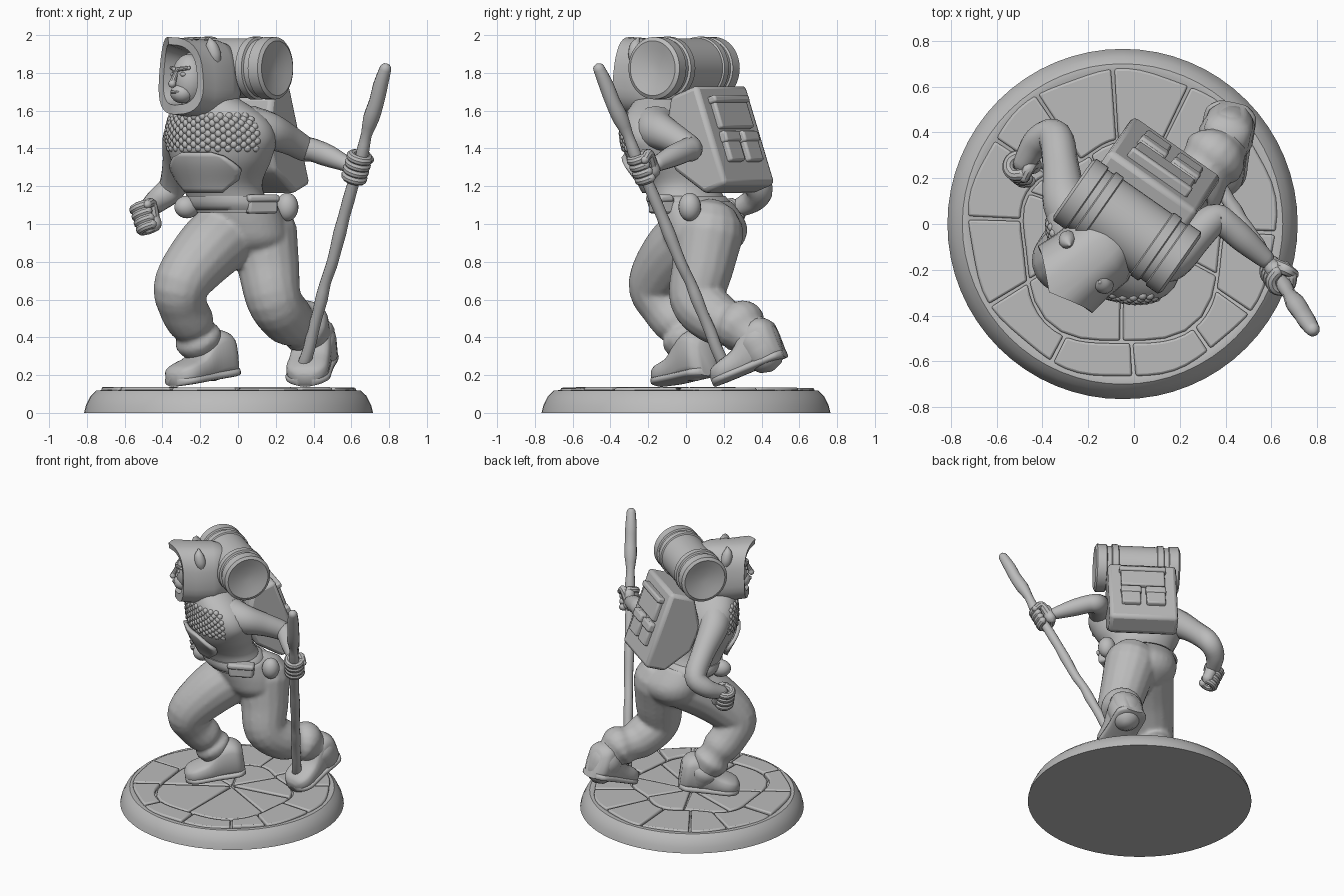
import bpy, bmesh, math, random
from math import sin, cos, pi, radians
from mathutils import Vector, Matrix

random.seed(4)
cube = bpy.data.objects.get("Cube")
if cube:
    bpy.data.objects.remove(cube)

plain_grey = bpy.data.materials.new("plain_grey")
plain_grey.use_nodes = True
plain_grey.diffuse_color = (0.5, 0.5, 0.5, 1)
plain_grey.node_tree.nodes["Principled BSDF"].inputs["Base Color"].default_value = (0.5, 0.5, 0.5, 1)


def finish(name, bm, angle=35, bevel=0, blend=0):
    bmesh.ops.recalc_face_normals(bm, faces=bm.faces)
    mesh = bpy.data.meshes.new(name)
    bm.to_mesh(mesh)
    bm.free()
    mesh.materials.append(plain_grey)
    ob = bpy.data.objects.new(name, mesh)
    bpy.context.collection.objects.link(ob)
    bpy.ops.object.select_all(action='DESELECT')
    ob.select_set(True)
    bpy.context.view_layer.objects.active = ob
    bpy.ops.object.shade_smooth_by_angle(angle=radians(angle))
    if bevel:
        mod = ob.modifiers.new("soft_edges", 'BEVEL')
        mod.width, mod.segments = bevel, 2
    if blend:
        mod = ob.modifiers.new("fuse", 'REMESH')
        mod.mode, mod.voxel_size, mod.use_smooth_shade = 'VOXEL', blend, True
        mod = ob.modifiers.new("relax", 'SMOOTH')
        mod.factor, mod.iterations = 0.5, 3
    return ob


def frame(loc, yaw, pitch=0):
    return Matrix.Translation(loc) @ Matrix.Rotation(radians(yaw), 4, 'Z') @ Matrix.Rotation(radians(pitch), 4, 'X')


def spline(pts, steps=5):
    out, p = [], [pts[0]] + pts + [pts[-1]]
    for i in range(1, len(p) - 2):
        for s in range(steps):
            t = s / steps
            out.append(tuple(0.5 * (2*b + (c-a)*t + (2*a-5*b+4*c-d)*t*t + (3*b-a-3*c+d)*t**3)
                             for a, b, c, d in zip(p[i-1], p[i], p[i+1], p[i+2])))
    return out + [pts[-1]]


def loft(bm, rings, matrix=Matrix()):
    rows = [[bm.verts.new(matrix @ Vector(v)) for v in ring] for ring in rings]
    n = len(rows[0])
    for r, s in zip(rows, rows[1:]):
        for i in range(n):
            bm.faces.new((r[i], r[(i+1) % n], s[(i+1) % n], s[i]))
    bm.faces.new(rows[0][::-1])
    bm.faces.new(rows[-1])


def tube(bm, pts, steps=5, sides=16, matrix=Matrix()):
    # Round limb through (x, y, z, radius) points with domed ends
    path = spline(pts, steps)
    c = [Vector(p[:3]) for p in path]
    tan = [(c[min(i+1, len(c)-1)] - c[max(i-1, 0)]).normalized() for i in range(len(c))]
    u, rings, last = tan[0].orthogonal().normalized(), [], tan[0]
    for i, t in enumerate(tan):
        u = last.rotation_difference(t) @ u
        last, w, r = t, t.cross(u), path[i][3]
        spots = [(0, 1)]
        if i == 0:
            spots = [(-sin(a), cos(a)) for a in (1.4, 0.9, 0.4)] + spots
        if i == len(tan) - 1:
            spots += [(sin(a), cos(a)) for a in (0.4, 0.9, 1.4)]
        for along, k in spots:
            rings.append([c[i] + t*r*along + (u*cos(a) + w*sin(a))*r*k
                          for a in (2*pi*j/sides for j in range(sides))])
    loft(bm, rings, matrix)


def lathe(bm, profile, matrix=Matrix(), sides=64):
    loft(bm, [[(r*cos(2*pi*j/sides), r*sin(2*pi*j/sides), z) for j in range(sides)]
              for r, z in profile], matrix)


def ball(bm, loc, size, matrix=Matrix(), fine=20):
    bmesh.ops.create_uvsphere(bm, u_segments=fine, v_segments=fine//2 + 2, radius=1,
                              matrix=matrix @ Matrix.Translation(loc) @ Matrix.Diagonal((*size, 1)))


def box(bm, loc, size, matrix=Matrix()):
    return bmesh.ops.create_cube(bm, size=1, matrix=matrix @ Matrix.Translation(loc)
                                 @ Matrix.Diagonal((*size, 1)))["verts"]


def single(name, pts, **kw):
    bm = bmesh.new()
    tube(bm, pts, **kw)
    return finish(name, bm)


# Round base and its uneven paving stones, larger towards the front
disc = Matrix.Translation((-0.05, 0, 0))
bm = bmesh.new()
lathe(bm, [(0.765, 0), (0.755, 0.04), (0.73, 0.09), (0.7, 0.118), (0.675, 0.12), (0.655, 0.112)], disc)
finish("base", bm)
bm = bmesh.new()


def seam(a):
    return 0.44 - 0.1*sin(a) + 0.025*sin(5*a)


for count, shift, inner in ((7, 0.25, True), (12, 0, False)):
    cuts = [2*pi*(i + random.uniform(-0.2, 0.2))/count + shift for i in range(count)]
    for i, a0 in enumerate(cuts):
        a1 = cuts[(i+1) % count] + (2*pi if i == count - 1 else 0)
        gap = 0.012
        turns = [a0 + gap + (a1 - a0 - 2*gap)*k/6 for k in range(7)]
        if inner:
            edge = [(seam(a) - 0.006, a) for a in turns] + [(0.015, (a0 + a1)/2)]
        else:
            edge = [(0.672 + 0.008*sin(9*a), a) for a in turns] + [(seam(a) + 0.006, a) for a in turns[::-1]]
        top = random.uniform(0.128, 0.138)
        loft(bm, [[(r*cos(a), r*sin(a), z) for r, a in edge] for z in (0.09, top)], disc)
finish("paving_stones", bm, bevel=0.01)

# Trousers: hips and both legs fused
bm = bmesh.new()
turn = frame((0, 0, 0), -35)


def body_ring(x, y, z, w, d, grow=1.0, n=32):
    return [Vector((x, y, z)) + turn @ Vector((w*grow*cos(2*pi*j/n), d*grow*sin(2*pi*j/n), 0)) for j in range(n)]


hips = [(0.04, 0.1, 0.82, 0.13, 0.1), (0.04, 0.1, 0.9, 0.23, 0.19), (0.02, 0.09, 1.0, 0.25, 0.22), (-0.02, 0.04, 1.12, 0.23, 0.19)]
loft(bm, [body_ring(*p) for p in spline(hips)])
tube(bm, [(-0.05, 0.07, 0.96, 0.19), (-0.18, -0.06, 0.84, 0.175), (-0.3, -0.16, 0.68, 0.147), (-0.29, -0.11, 0.56, 0.13),
          (-0.25, -0.05, 0.48, 0.125), (-0.23, -0.02, 0.435, 0.108), (-0.21, 0.0, 0.39, 0.128), (-0.18, 0.03, 0.33, 0.1)])
tube(bm, [(0.13, 0.12, 0.95, 0.185), (0.16, 0.09, 0.78, 0.165), (0.19, 0.06, 0.6, 0.147), (0.26, 0.16, 0.5, 0.14),
          (0.31, 0.24, 0.47, 0.122), (0.35, 0.29, 0.455, 0.145), (0.38, 0.33, 0.42, 0.115), (0.4, 0.37, 0.39, 0.105)])
finish("trousers", bm, blend=0.014)

# Boots with thick soles and rolled cuffs
foot_rings = [(0.0, 0.04, 0.07), (0.025, 0.085, 0.1), (0.08, 0.112, 0.12), (0.17, 0.108, 0.15),
              (0.25, 0.105, 0.23), (0.32, 0.107, 0.26), (0.38, 0.1, 0.24), (0.415, 0.06, 0.2)]


def boot(side, loc, yaw, pitch, cuff):
    m = frame(loc, yaw, pitch)
    for part, grow, top in (("boot", 1, 0), ("boot_sole", 1.08, 0.05)):
        bm = bmesh.new()
        rings = []
        for y, w, h in spline(foot_rings, 3):
            rings.append([(w*grow*cos(a), y, (top or h)*(0.5 + 0.5*math.copysign(abs(sin(a))**0.5, sin(a))))
                          for a in (2*pi*j/24 for j in range(24))])
        loft(bm, rings, m)
        finish(f"{side}_{part}", bm, angle=50)
    single(f"{side}_boot_cuff", cuff, steps=3)


boot("right", (-0.345, -0.13, 0.138), -51, 8, [(-0.185, 0.02, 0.355, 0.1), (-0.17, 0.03, 0.32, 0.118), (-0.15, 0.04, 0.27, 0.105)])
boot("left", (0.355, 0.155, 0.138), -12, 22, [(0.385, 0.35, 0.42, 0.105), (0.4, 0.38, 0.38, 0.122), (0.42, 0.41, 0.32, 0.11)])

# Torso, belt, domed belly plate and chest scales
torso = spline([(-0.03, 0.04, 1.06, 0.235, 0.2), (-0.08, -0.02, 1.2, 0.22, 0.185), (-0.09, -0.07, 1.34, 0.29, 0.21),
                (-0.09, -0.09, 1.46, 0.325, 0.215), (-0.11, -0.11, 1.57, 0.28, 0.18), (-0.15, -0.13, 1.68, 0.13, 0.12)], 6)
bm = bmesh.new()
loft(bm, [body_ring(*p) for p in torso])
finish("torso", bm)
bm = bmesh.new()
loft(bm, [body_ring(*p, grow=g) for p, g in zip(torso[1:5], (1.04, 1.09, 1.09, 1.04))])
finish("belt", bm, angle=50)
bm = bmesh.new()
rows = []
for i, spread in zip(range(5, 15), (4, 5, 6, 7, 7, 7, 6, 5, 4, 2)):
    ring = body_ring(*torso[i], grow=1.03, n=288)
    rows.append([bm.verts.new(ring[216 + k*spread]) for k in range(-6, 7)])
for r, s in zip(rows, rows[1:]):
    for k in range(12):
        bm.faces.new((r[k], r[k+1], s[k+1], s[k]))
finish("belly_plate", bm).modifiers.new("thickness", 'SOLIDIFY').thickness = 0.025
bm = bmesh.new()
for k, i in enumerate(range(15, 25)):
    ring = body_ring(*torso[i], grow=0.955, n=128)
    for j in range(72 + 2*(k % 2), 122, 4):
        ball(bm, ring[j], (0.021, 0.021, 0.021), fine=10)
finish("chest_scales", bm)

# Belt pouches
for name, loc, size, yaw in (("round_pouch", (0.26, 0.02, 1.09), (0.06, 0.06, 0.075), 0),
                             ("side_pouch", (-0.27, -0.03, 1.09), (0.06, 0.07, 0.06), -60)):
    bm = bmesh.new()
    ball(bm, (0, 0, 0), size, frame(loc, yaw))
    finish(name, bm)
bm = bmesh.new()
box(bm, (0, 0, 0), (0.17, 0.08, 0.09), frame((0.12, -0.13, 1.1), 25))
box(bm, (0, -0.01, 0.035), (0.185, 0.085, 0.04), frame((0.12, -0.13, 1.1), 25))
finish("front_pouch", bm, bevel=0.015)

# Arms
single("left_arm", [(0.08, -0.16, 1.5, 0.125), (0.17, -0.14, 1.49, 0.1), (0.27, -0.05, 1.445, 0.078), (0.35, 0.02, 1.4, 0.068),
                    (0.4, 0.0, 1.39, 0.062), (0.48, -0.07, 1.36, 0.058), (0.57, -0.15, 1.32, 0.042)])
single("right_arm", [(-0.24, 0.0, 1.5, 0.12), (-0.3, 0.1, 1.45, 0.1), (-0.32, 0.25, 1.33, 0.08), (-0.345, 0.38, 1.2, 0.075),
                     (-0.42, 0.36, 1.13, 0.065), (-0.48, 0.27, 1.08, 0.048)])


# Closed hands with curled fingers
def fist(name, loc, axis, palm, radius):
    bm = bmesh.new()
    d, c = Vector(axis).normalized(), Vector(loc)
    u = (Vector(palm) - d*d.dot(Vector(palm))).normalized()
    w = d.cross(u)
    for i in range(4):
        arc = [c + d*(i - 1.5)*0.038 + (u*cos(a) + w*sin(a))*radius for a in (0, 0.9, 1.8, 2.7, 3.6, 4.5)]
        tube(bm, [(*p, 0.026) for p in arc], steps=3, sides=10)
    tube(bm, [(*(c + u*radius*k + d*h - w*o), r) for k, h, o, r in
              ((1, 0, 0.01, 0.035), (0.8, 0.06, 0.04, 0.028), (-0.2, 0.05, 0.06, 0.023))], sides=10)
    tube(bm, [(*(c + u*radius + d*h), 0.04) for h in (-0.04, 0.03)], sides=12)
    finish(name, bm)


fist("left_hand", (0.63, -0.225, 1.3), (0.43, -0.66, 1.6), (-0.5, 0.8, 0), 0.046)
fist("right_hand", (-0.49, 0.24, 1.035), (-0.3, 0.25, 0.9), (0.6, 0.6, 0.3), 0.045)

# Knotty walking staff
staff = []
for i in range(19):
    t = i/18
    wob = random.uniform(-0.006, 0.006) if 0 < i < 18 else 0
    r = random.uniform(0.029, 0.035) + (0.01 if 0.8 < t < 0.95 else 0)
    staff.append((0.35 + 0.43*t + wob, 0.2 - 0.66*t - wob, 0.26 + 1.56*t, r))
single("staff", staff, steps=2, sides=12)

# Backpack with flap and pockets
pack = frame((0.07, 0.165, 1.43), -35, 20)
bm = bmesh.new()
side = [(-0.16, -0.1), (-0.02, -0.28), (0.13, -0.28), (0.13, 0.28), (-0.05, 0.28), (-0.17, 0.08)]
loft(bm, [[(x, y, z) for y, z in side] for x in (-0.235, 0.235)], pack)
finish("backpack", bm, bevel=0.025)
bm = bmesh.new()
box(bm, (0, 0.13, 0.12), (0.3, 0.06, 0.18), pack)
box(bm, (0, 0.145, 0.19), (0.32, 0.06, 0.04), pack)
for sx in (-1, 1):
    box(bm, (sx*0.085, 0.13, -0.07), (0.13, 0.06, 0.17), pack)
    box(bm, (sx*0.085, 0.14, -0.02), (0.14, 0.06, 0.06), pack)
finish("backpack_pockets", bm, bevel=0.012)

# Bedroll with strapped ends
half = [(0.03, 0.265), (0.1, 0.278), (0.145, 0.29), (0.165, 0.278), (0.165, 0.215), (0.154, 0.21),
        (0.154, 0.18), (0.167, 0.175), (0.167, 0.135), (0.158, 0.13)]
bm = bmesh.new()
roll = frame((-0.03, -0.01, 1.825), -35) @ Matrix.Rotation(pi/2, 4, 'Y')
lathe(bm, half + [(r, -z) for r, z in reversed(half)], roll, 40)
finish("bedroll", bm)

# Hood with a peaked brim, broad neck and hollow front
head = frame((-0.2, -0.16, 1.78), -51)
bm = bmesh.new()
rings = []
for y, w, top, low, peak in ((0.2, 0.06, 0.13, -0.13, 0), (0.17, 0.13, 0.17, -0.18, 0), (0.08, 0.175, 0.195, -0.21, 0),
                             (-0.04, 0.175, 0.2, -0.215, 0.03), (-0.13, 0.185, 0.21, -0.2, 0.09),
                             (-0.135, 0.14, 0.17, -0.15, 0.08), (-0.04, 0.11, 0.13, -0.13, 0.02)):
    ring = []
    for a in (2*pi*j/32 for j in range(32)):
        cx, sz = (math.copysign(abs(f)**0.75, f) for f in (cos(a), sin(a)))
        ring.append((w*cx*(1 - 0.12*sz), y - peak*(1 - abs(cx))*(1 if sz > 0 else 0.5), (top + low)/2 + (top - low)/2*sz))
    rings.append(ring)
loft(bm, rings, head)
finish("hood", bm, angle=45)
for name, sx in (("left_ear", 1), ("right_ear", -1)):
    single(name, [(sx*0.135, 0, 0.06, 0.02), (sx*0.13, -0.01, 0.11, 0.038), (sx*0.12, -0.02, 0.165, 0.032),
                  (sx*0.105, -0.02, 0.2, 0.008)], sides=12, matrix=head)

# Face
visage = head @ Matrix.Translation((0, -0.015, -0.015)) @ Matrix.Scale(0.9, 4)
bm = bmesh.new()
ball(bm, (0, -0.07, 0), (0.11, 0.1, 0.15), visage)
ball(bm, (0, -0.12, -0.08), (0.07, 0.07, 0.06), visage)
tube(bm, [(0, -0.16, 0.05, 0.014), (0, -0.185, 0.0, 0.018), (0, -0.195, -0.025, 0.024)], matrix=visage, sides=10)
tube(bm, [(-0.04, -0.165, -0.075, 0.009), (0, -0.188, -0.072, 0.012), (0.04, -0.165, -0.075, 0.009)], matrix=visage, sides=10)
for sx in (-1, 1):
    ball(bm, (sx*0.045, -0.148, 0.03), (0.02, 0.018, 0.014), visage)
    tube(bm, [(sx*0.015, -0.165, 0.06, 0.014), (sx*0.08, -0.135, 0.068, 0.012)], matrix=visage, sides=10)
finish("face", bm)
